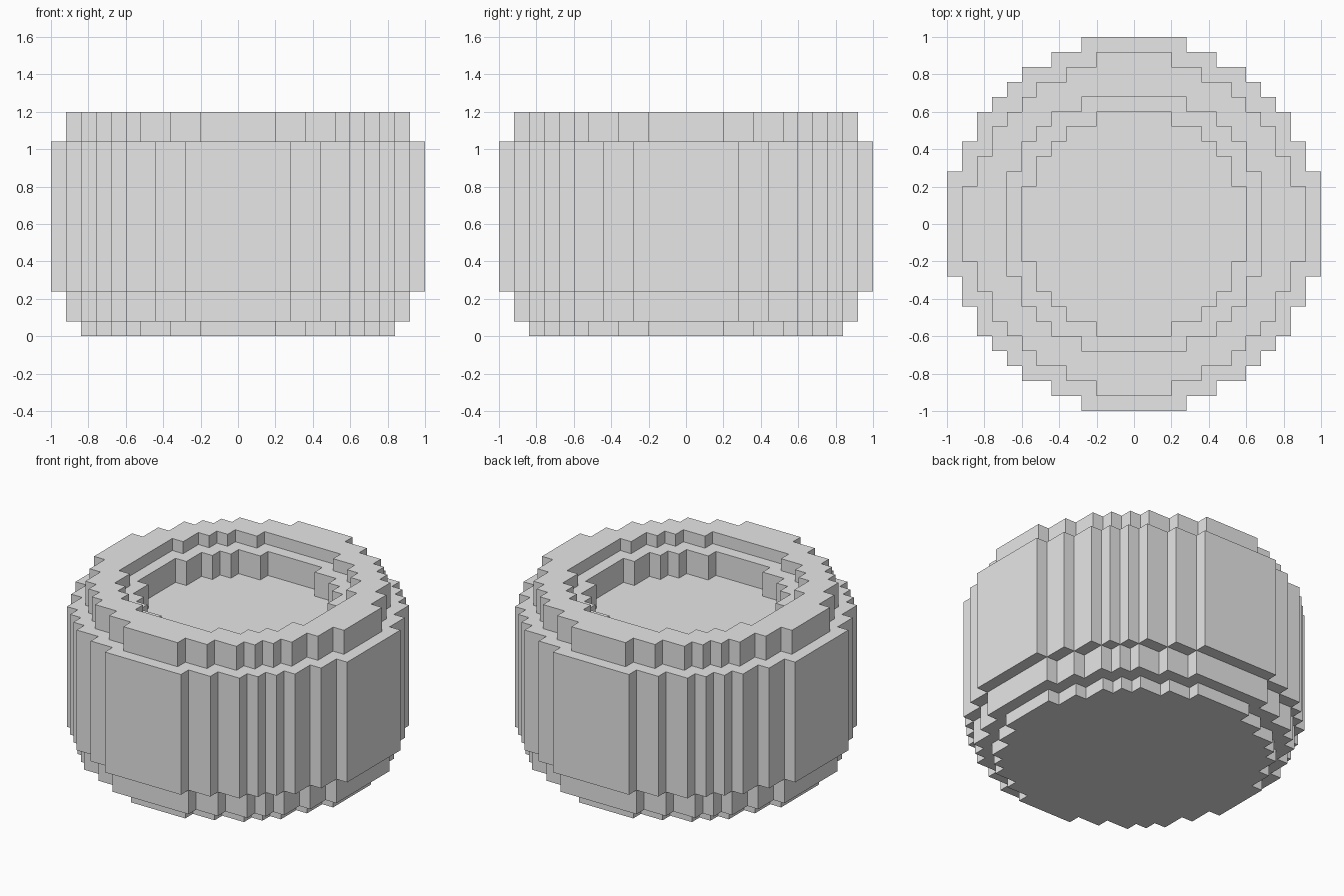
import bpy
import bmesh
from mathutils import Vector

cube = bpy.data.objects.get("Cube")
if cube:
    bpy.data.objects.remove(cube, do_unlink=True)

CELL = 0.08
REACH = 13

grey = bpy.data.materials.new("plain grey")
grey.use_nodes = True
colour = (0.8, 0.8, 0.8, 1)
grey.diffuse_color = colour
grey.node_tree.nodes["Principled BSDF"].inputs["Base Color"].default_value = colour


def outline(*steps):
    """Stepped round outline: half-extents in cells, mirrored on the diagonal."""
    return list(steps) + [(b, a) for a, b in steps]


def covers(shape, i, j):
    return any(abs(i) <= a and abs(j) <= b for a, b in shape)


# Each part: outline and its range of cell layers
PARTS = {
    "foot": (outline((2, 10), (4, 9), (6, 8), (7, 7)), 0, 1),
    "lower_band": (outline((3, 11), (5, 10), (7, 9), (8, 8)), 1, 3),
    "main_body": (outline((3, 12), (5, 11), (7, 10), (8, 9)), 3, 13),
    "top_rim": (outline((2, 11), (4, 10), (6, 9), (7, 8)), 13, 15),
}
# Stepped recess in the top
RECESS = [
    (outline((2, 7), (4, 6), (5, 5)), 12, 14),
    (outline((3, 8), (5, 7), (6, 6)), 14, 15),
]


def solid(i, j, k):
    if any(lo <= k < hi and covers(s, i, j) for s, lo, hi in RECESS):
        return False
    return any(lo <= k < hi and covers(s, i, j) for s, lo, hi in PARTS.values())


SPAN = range(-REACH, REACH + 1)
filled = {(i, j, k) for i in SPAN for j in SPAN for k in range(15) if solid(i, j, k)}


def build_part(name, low, high):
    """Skin the exposed sides of the cells in these layers, then merge flat areas."""
    bm = bmesh.new()
    corners = {}

    def corner(p):
        key = tuple(round(2 * c) for c in p)
        if key not in corners:
            corners[key] = bm.verts.new((p.x * CELL, p.y * CELL, (p.z + 0.5) * CELL))
        return corners[key]

    for cell in sorted(filled):
        if not low <= cell[2] < high:
            continue
        for axis in range(3):
            for sign in (-1, 1):
                n = Vector((0, 0, 0))
                n[axis] = sign
                neighbour = tuple(c + round(d) for c, d in zip(cell, n))
                if neighbour in filled:
                    continue
                u = Vector((0, 0, 0))
                u[(axis + 1) % 3] = 0.5
                v = n.cross(u)
                middle = Vector(cell) + n / 2
                bm.faces.new([corner(middle + d) for d in (u + v, v - u, -u - v, u - v)])

    bmesh.ops.dissolve_limit(bm, angle_limit=0.01, verts=bm.verts[:], edges=bm.edges[:])
    mesh = bpy.data.meshes.new(name)
    bm.to_mesh(mesh)
    bm.free()
    mesh.materials.append(grey)
    obj = bpy.data.objects.new(name, mesh)
    bpy.context.collection.objects.link(obj)


for part, (_, low, high) in PARTS.items():
    build_part(part, low, high)
